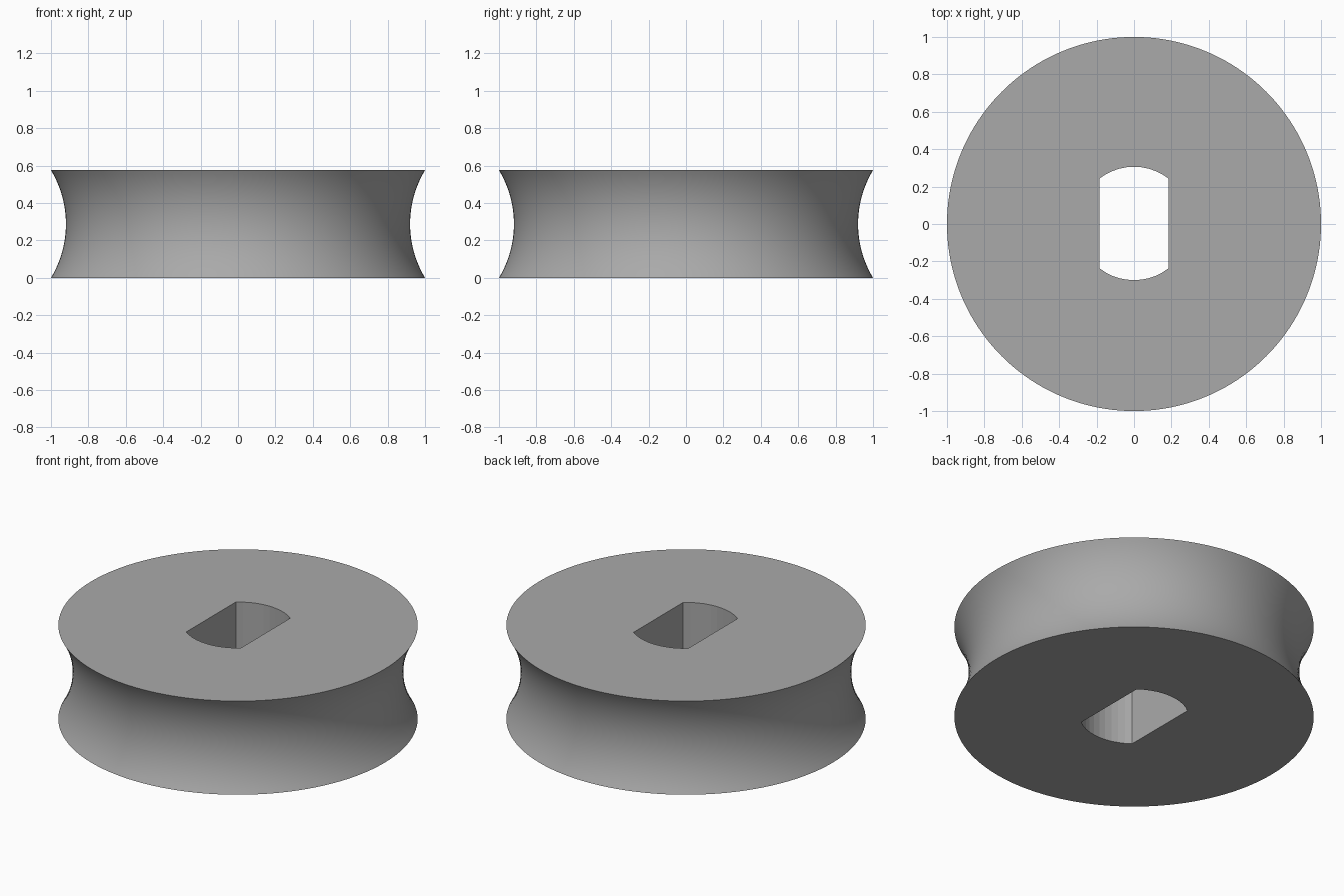
import bpy
import bmesh
from math import asin, cos, sin, sqrt, tau

if "Cube" in bpy.data.objects:
    bpy.data.objects.remove(bpy.data.objects["Cube"])

HEIGHT, RIM, WAIST = 0.575, 1.0, 0.92
HOLE_R, HOLE_X, HOLE_Y = 0.303, 0.185, 0.003
SEGMENTS, LEVELS, ARC_STEPS = 160, 24, 10

grey = bpy.data.materials.new("grey")
grey.use_nodes = True
colour = (0.4, 0.4, 0.4, 1)
grey.diffuse_color = colour
grey.node_tree.nodes["Principled BSDF"].inputs["Base Color"].default_value = colour

bm = bmesh.new()


def ring(points, z):
    return [bm.verts.new((x, y, z)) for x, y in points]


def wall(low, high, smooth):
    """Join two rings with quads."""
    for i in range(len(low)):
        j = (i + 1) % len(low)
        bm.faces.new((low[i], low[j], high[j], high[i])).smooth = smooth


# Rim with a concave circular groove
half = HEIGHT / 2
depth = RIM - WAIST
groove_r = (half ** 2 + depth ** 2) / (2 * depth)
sweep = asin(half / groove_r)
rings = []
for k in range(LEVELS + 1):
    a = sweep * (2 * k / LEVELS - 1)
    r = WAIST + groove_r * (1 - cos(a))
    circle = [(r * cos(tau * i / SEGMENTS), r * sin(tau * i / SEGMENTS))
              for i in range(SEGMENTS)]
    rings.append(ring(circle, half + groove_r * sin(a)))
for low, high in zip(rings, rings[1:]):
    wall(low, high, True)

# Axle hole: a circle with two flat sides
corner = asin(HOLE_X / HOLE_R)
arc = [corner * (1 - 2 * i / ARC_STEPS) for i in range(ARC_STEPS + 1)]
outline = [(s * HOLE_R * sin(a), s * HOLE_R * cos(a) + HOLE_Y)
           for s in (1, -1) for a in arc]
bottom, top = ring(outline, 0), ring(outline, HEIGHT)
wall(top, bottom, False)


# Flat end faces around the hole
def cap(outer, inner, up):
    edges = [bm.edges.get((loop[i - 1], loop[i]))
             for loop in (outer, inner) for i in range(len(loop))]
    made = bmesh.ops.triangle_fill(bm, edges=edges, use_beauty=True)["geom"]
    for f in made:
        if isinstance(f, bmesh.types.BMFace):
            f.smooth = False
            f.normal_update()
            if f.normal.z * up < 0:
                f.normal_flip()


cap(rings[0], bottom, -1)
cap(rings[-1], top, 1)

mesh = bpy.data.meshes.new("grooved_wheel")
bm.to_mesh(mesh)
bm.free()
mesh.materials.append(grey)
wheel = bpy.data.objects.new("grooved_wheel", mesh)
bpy.context.collection.objects.link(wheel)
